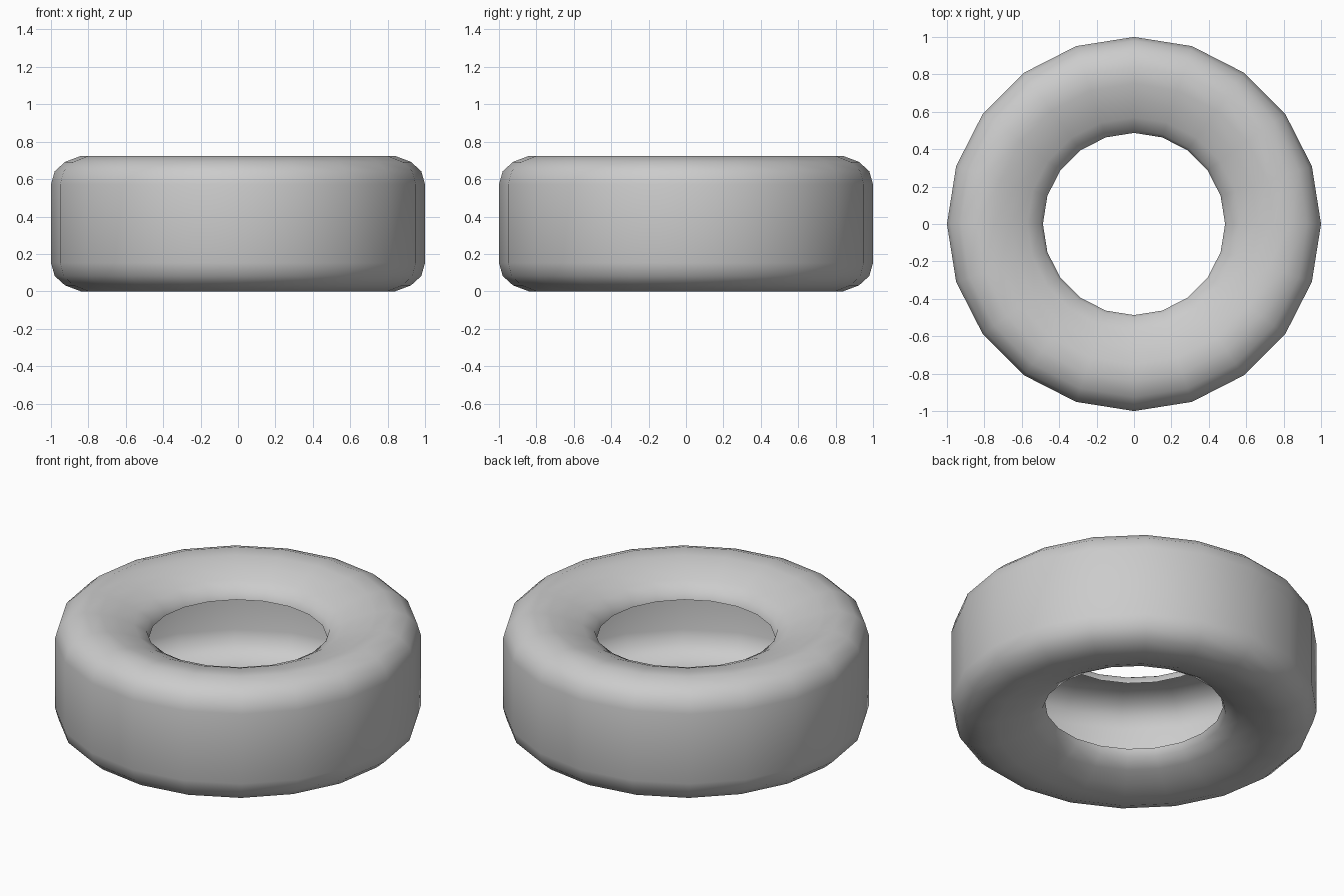
import bpy, bmesh, math

if "Cube" in bpy.data.objects:
    bpy.data.objects.remove(bpy.data.objects["Cube"])

SEGMENTS = 20
MID = 0.36

# Upper half of the open tyre section (radius, height above mid-plane): bead lip to tread edge
upper = [(0.487, 0.207), (0.502, 0.252), (0.57, 0.292), (0.66, 0.33), (0.75, 0.353),
         (0.84, 0.362), (0.925, 0.33), (0.98, 0.28), (1.0, 0.21)]
profile = upper + [(r, -h) for r, h in reversed(upper)]

# Revolve the hollow section around z
bm = bmesh.new()
rings = []
for i in range(SEGMENTS):
    a = 2 * math.pi * i / SEGMENTS
    rings.append([bm.verts.new((r * math.cos(a), r * math.sin(a), MID + h)) for r, h in profile])
for i in range(SEGMENTS):
    a, b = rings[i], rings[(i + 1) % SEGMENTS]
    for j in range(len(profile) - 1):
        bm.faces.new((a[j], a[j + 1], b[j + 1], b[j])).smooth = True

# Sit the tyre on the ground
low = min(v.co.z for v in bm.verts)
bmesh.ops.translate(bm, verts=bm.verts, vec=(0, 0, -low))

mesh = bpy.data.meshes.new("tyre")
bm.to_mesh(mesh)
bm.free()
tyre = bpy.data.objects.new("tyre", mesh)
bpy.context.collection.objects.link(tyre)
